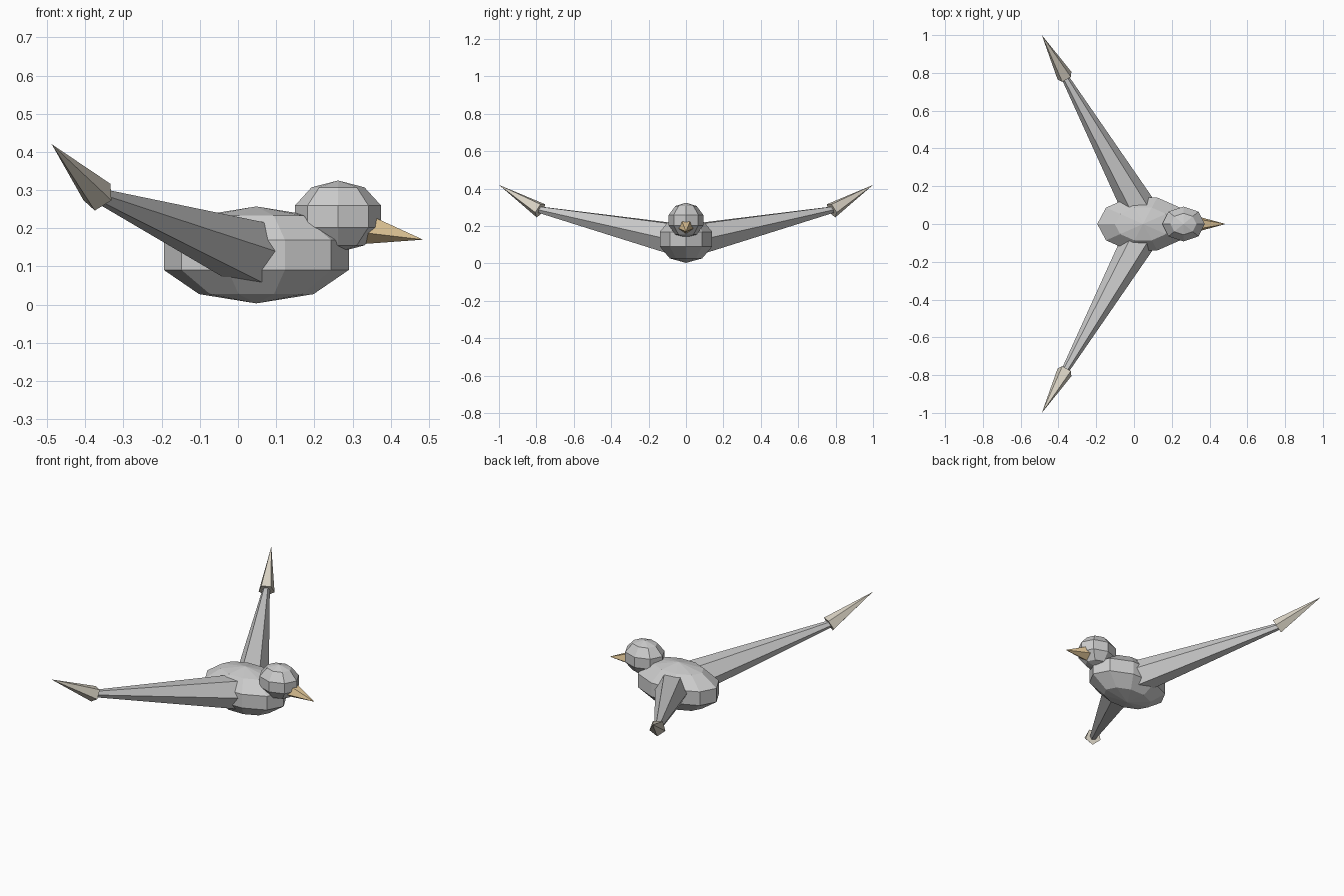
import bpy, bmesh
from math import sin, cos, pi, radians
from mathutils import Vector, Matrix

if "Cube" in bpy.data.objects:
    bpy.data.objects.remove(bpy.data.objects["Cube"])


def finish(name, bm, color=None):
    bmesh.ops.recalc_face_normals(bm, faces=bm.faces)
    mesh = bpy.data.meshes.new(name)
    bm.to_mesh(mesh)
    bm.free()
    obj = bpy.data.objects.new(name, mesh)
    bpy.context.collection.objects.link(obj)
    if color:
        mat = bpy.data.materials.new(name + "_color")
        mat.diffuse_color = (*color, 1)
        mat.use_nodes = True
        mat.node_tree.nodes["Principled BSDF"].inputs["Base Color"].default_value = mat.diffuse_color
        mesh.materials.append(mat)
    return obj


def ellipsoid(name, center, radii, segments, rings):
    bm = bmesh.new()
    m = (Matrix.Translation(center) @ Matrix.Diagonal((*radii, 1))
         @ Matrix.Rotation(radians(90), 4, 'Z'))
    bmesh.ops.create_uvsphere(bm, u_segments=segments, v_segments=rings, radius=1, matrix=m)
    return finish(name, bm)


def taper(name, start, end, sides, r0, r1=0, turn=0, color=None):
    """Tapered prism from start to end, or a pointed cone when r1 is 0."""
    start, end = Vector(start), Vector(end)
    axis = (end - start).normalized()
    side = axis.cross(Vector((0, 0, 1))).normalized()
    up = side.cross(axis)
    bm = bmesh.new()

    def ring(c, r):
        return [bm.verts.new(c + r * (cos(a) * side + sin(a) * up))
                for a in (turn + 2 * pi * i / sides for i in range(sides))]

    base = ring(start, r0)
    bm.faces.new(base)
    top = ring(end, r1) if r1 else [bm.verts.new(end)]
    if r1:
        bm.faces.new(top)
    for i in range(sides):
        j = (i + 1) % sides
        bm.faces.new((base[i], base[j], top[j], top[i]) if r1 else (base[i], base[j], top[0]))
    return finish(name, bm, color)


def mirror_y(obj):
    mod = obj.modifiers.new("mirror", 'MIRROR')
    mod.use_axis = (False, True, False)
    mod.use_mirror_merge = False


# Body and head
ellipsoid("body", (0.048, 0, 0.13), (0.255, 0.155, 0.127), 10, 5)
ellipsoid("head", (0.262, 0, 0.231), (0.118, 0.097, 0.094), 8, 5)

# Beak: five-sided, one edge pointing down
taper("beak", (0.34, 0, 0.2), (0.485, 0, 0.17), 5, 0.042, turn=-pi / 2, color=(0.8, 0.6, 0.33))

# Wings and pointed wing tips, mirrored across y
mirror_y(taper("wings", (0.046, 0.05, 0.13), (-0.37, 0.785, 0.288), 6, 0.094, 0.019))
mirror_y(taper("wing_tips", (-0.365, 0.78, 0.285), (-0.488, 1.0, 0.42), 5, 0.044,
               turn=-pi / 2, color=(0.72, 0.67, 0.57)))
